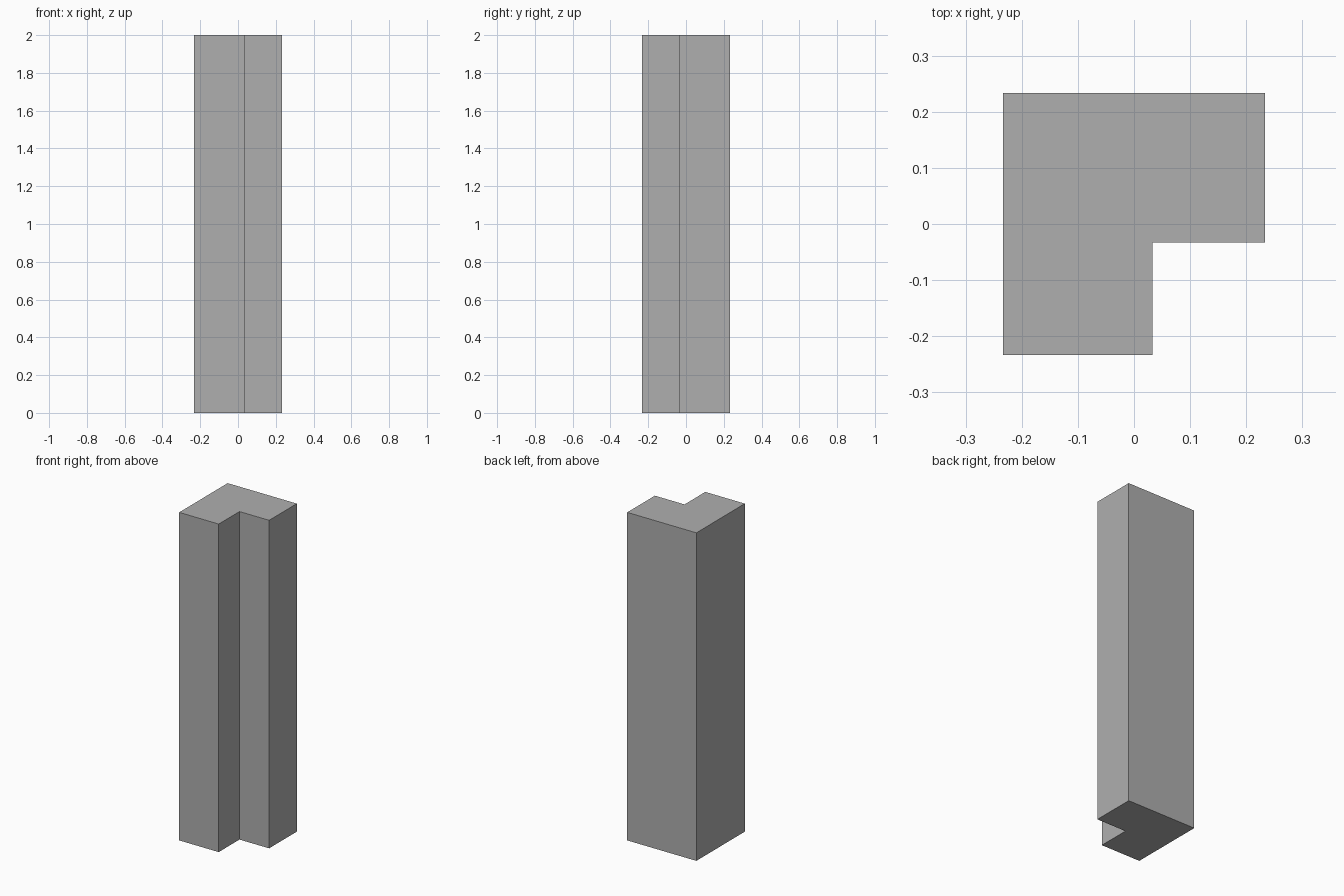
import bpy
import bmesh

if "Cube" in bpy.data.objects:
    bpy.data.objects.remove(bpy.data.objects["Cube"])

HALF = 0.2333    # half the outer width
NOTCH = 0.0333   # inner corner offset
HEIGHT = 2.0

# L-shaped cross-section, counter-clockwise from above
profile = [(-HALF, -HALF), (NOTCH, -HALF), (NOTCH, -NOTCH),
           (HALF, -NOTCH), (HALF, HALF), (-HALF, HALF)]

# Corner pillar: profile extruded straight up
bm = bmesh.new()
base = bm.faces.new([bm.verts.new((x, y, 0)) for x, y in profile])
top = bmesh.ops.extrude_face_region(bm, geom=[base], use_keep_orig=True)["geom"]
bmesh.ops.translate(bm, vec=(0, 0, HEIGHT),
                    verts=[g for g in top if isinstance(g, bmesh.types.BMVert)])
bmesh.ops.recalc_face_normals(bm, faces=bm.faces)

mesh = bpy.data.meshes.new("corner_pillar")
bm.to_mesh(mesh)
bm.free()

# Dark grey finish
grey = bpy.data.materials.new("dark_grey")
grey.diffuse_color = (0.43, 0.43, 0.43, 1)
grey.use_nodes = True
grey.node_tree.nodes["Principled BSDF"].inputs["Base Color"].default_value = grey.diffuse_color
mesh.materials.append(grey)
bpy.context.collection.objects.link(bpy.data.objects.new("corner_pillar", mesh))
